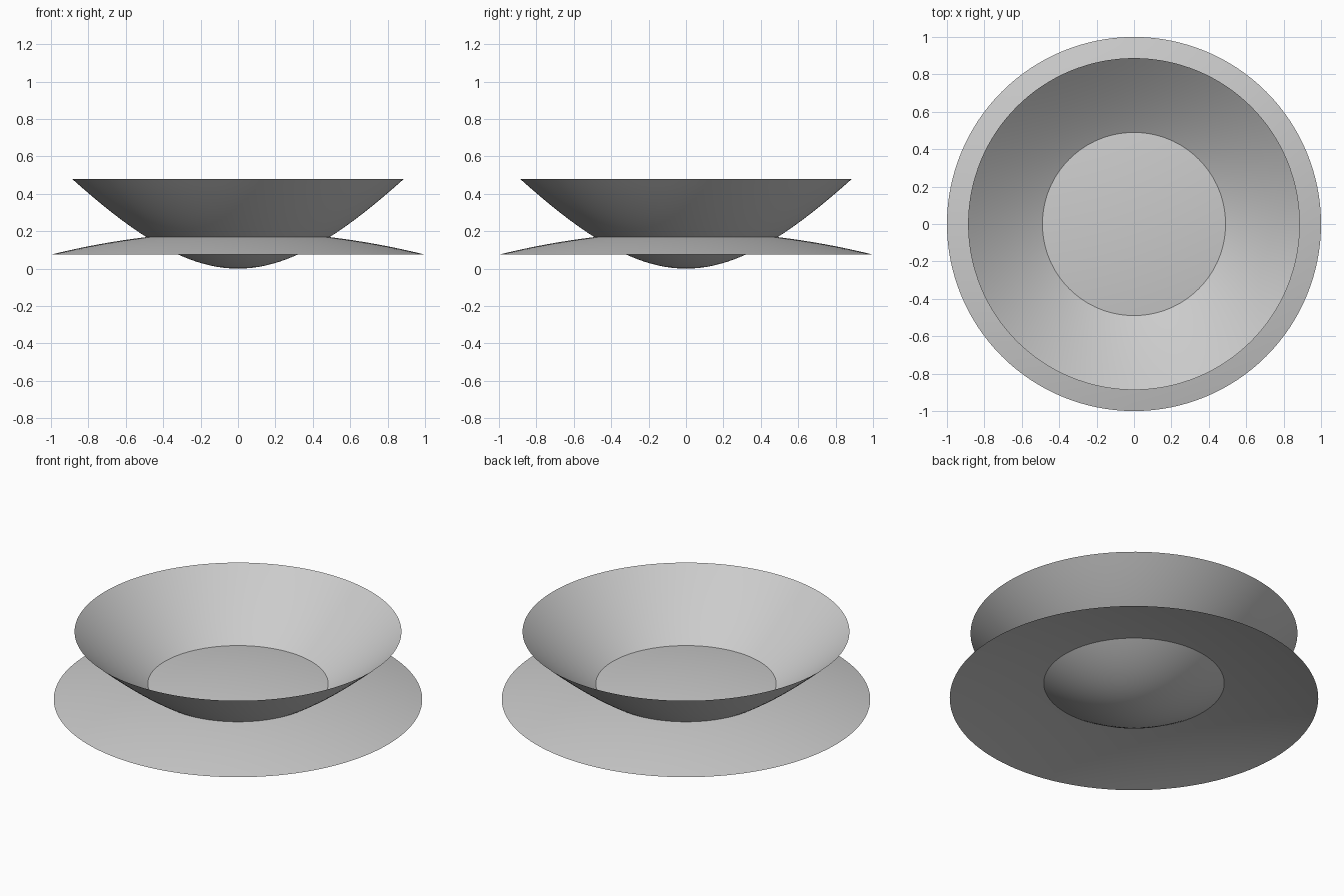
import bpy
import bmesh
from math import sqrt, cos, sin, tau

cube = bpy.data.objects.get("Cube")
if cube:
    bpy.data.objects.remove(cube, do_unlink=True)

SEGMENTS = 128
RINGS = 24

grey = bpy.data.materials.new("light grey")
grey.use_nodes = True
colour = (0.6, 0.6, 0.6, 1)
grey.diffuse_color = colour
grey.node_tree.nodes["Principled BSDF"].inputs["Base Color"].default_value = colour


def revolve(name, radius, height):
    """Open thin shell: the curve z = height(r) turned about the z axis."""
    bm = bmesh.new()
    centre = bm.verts.new((0, 0, height(0)))
    inner = None
    for i in range(1, RINGS + 1):
        r = radius * i / RINGS
        ring = [bm.verts.new((r * cos(tau * k / SEGMENTS), r * sin(tau * k / SEGMENTS), height(r)))
                for k in range(SEGMENTS)]
        for k in range(SEGMENTS):
            n = (k + 1) % SEGMENTS
            if inner:
                bm.faces.new((inner[k], ring[k], ring[n], inner[n]))
            else:
                bm.faces.new((centre, ring[k], ring[n]))
        inner = ring
    for face in bm.faces:
        face.smooth = True
    mesh = bpy.data.meshes.new(name)
    bm.to_mesh(mesh)
    bm.free()
    mesh.materials.append(grey)
    obj = bpy.data.objects.new(name, mesh)
    bpy.context.collection.objects.link(obj)
    return obj


# Deep upward bowl, rounded at the bottom and straighter toward the rim
revolve("upper_bowl", 0.887, lambda r: sqrt(0.95 ** 2 + 1.452 * r * r) - 0.95)

# Wide shallow dome that passes through the bowl
revolve("lower_dome", 1.0, lambda r: 0.198 - 0.123 * r * r)
